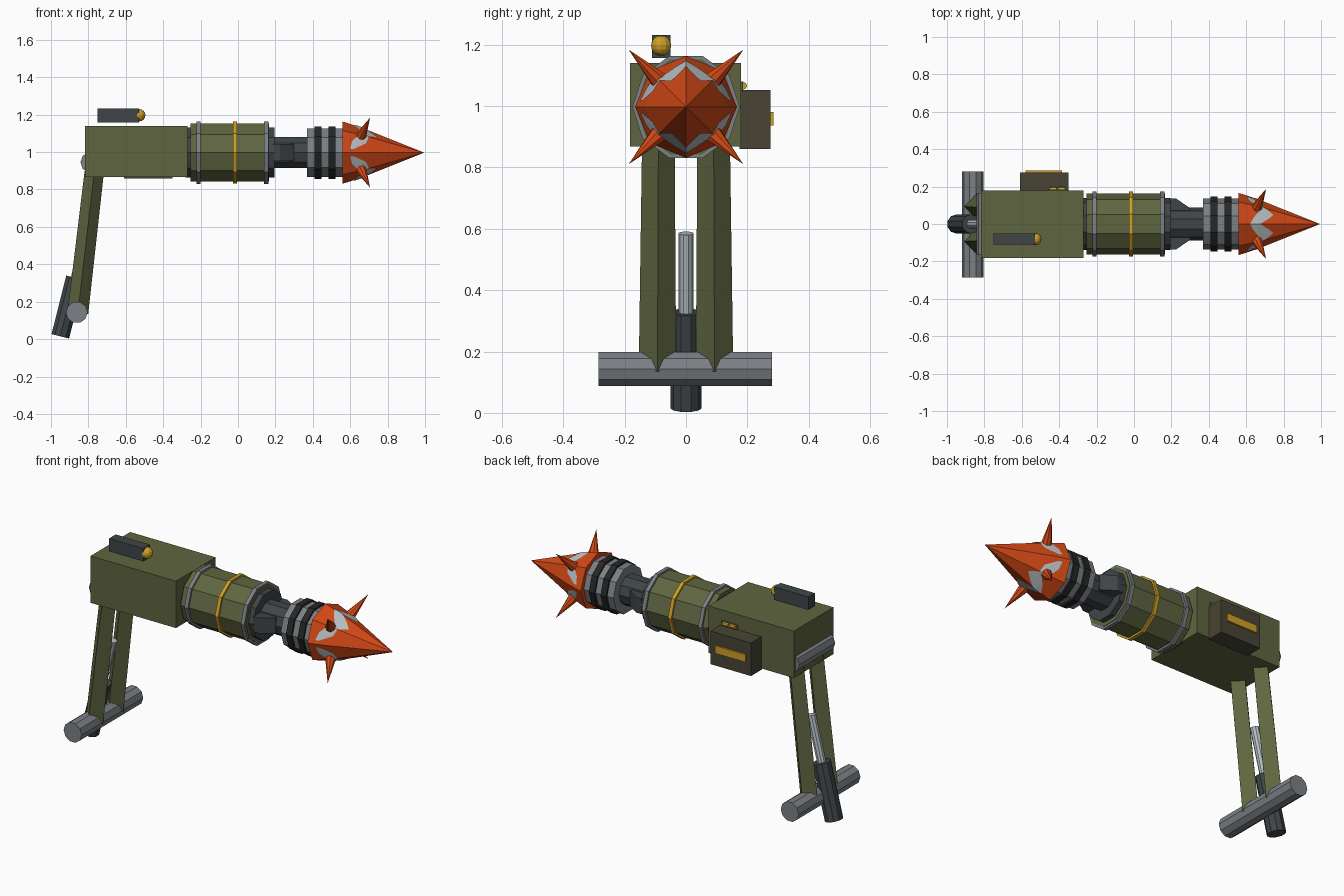
import bpy, bmesh, math
from mathutils import Vector

if "Cube" in bpy.data.objects:
    bpy.data.objects.remove(bpy.data.objects["Cube"])


def material(name, rgb):
    m = bpy.data.materials.new(name)
    m.diffuse_color = (*rgb, 1)
    m.use_nodes = True
    m.node_tree.nodes["Principled BSDF"].inputs["Base Color"].default_value = m.diffuse_color
    return m


OLIVE = material("olive", (0.115, 0.13, 0.052))
BROWN = material("dark_olive_brown", (0.065, 0.058, 0.035))
STEEL = material("dark_steel", (0.05, 0.06, 0.065))
BLACK = material("black", (0.018, 0.019, 0.019))
GREY = material("grey_metal", (0.2, 0.215, 0.235))
PALE = material("pale_metal", (0.48, 0.53, 0.56))
YELLOW = material("yellow", (0.62, 0.35, 0.02))
RED = material("orange_red", (0.65, 0.065, 0.008))
AXIS = 0.997  # height of the barrel axis


def finish(name, bm, mat):
    bmesh.ops.recalc_face_normals(bm, faces=bm.faces)
    me = bpy.data.meshes.new(name)
    bm.to_mesh(me)
    bm.free()
    me.materials.append(mat)
    ob = bpy.data.objects.new(name, me)
    bpy.context.collection.objects.link(ob)
    return ob


def box(name, lo, hi, mat):
    bm = bmesh.new()
    bmesh.ops.create_cube(bm, size=1)
    for v in bm.verts:
        v.co = [(a + b) / 2 + c * (b - a) for a, b, c in zip(lo, hi, v.co)]
    return finish(name, bm, mat)


def turned(name, start, end, profile, mat, sides=10, ref=(0, 1, 0)):
    """Faceted solid from start to end; profile = (fraction, radius)."""
    start, end = Vector(start), Vector(end)
    d = (end - start).normalized()
    u = Vector(ref)
    u = (u - d * u.dot(d)).normalized()
    w = d.cross(u)
    bm = bmesh.new()
    rings = []
    for t, r in profile:
        c = start.lerp(end, t)
        if r == 0:
            rings.append([bm.verts.new(c)] * sides)
            continue
        angles = [math.tau * i / sides for i in range(sides)]
        rings.append([bm.verts.new(c + (u * math.cos(a) + w * math.sin(a)) * r) for a in angles])
    for a, b in zip(rings, rings[1:]):
        for i in range(sides):
            j = (i + 1) % sides
            bm.faces.new(list(dict.fromkeys((a[i], a[j], b[j], b[i]))))
    for ring in (rings[0], rings[-1]):
        if len(set(ring)) > 2:
            bm.faces.new(ring)
    return finish(name, bm, mat)


def barrel(name, x0, x1, r, mat):
    return turned(name, (x0, 0, AXIS), (x1, 0, AXIS), [(0, r), (1, r)], mat)


# Receiver and its side box
box("receiver", (-0.818, -0.183, 0.868), (-0.27, 0.18, 1.14), OLIVE)
box("side_box", (-0.61, 0.175, 0.86), (-0.35, 0.275, 1.052), BROWN)
box("side_plate", (-0.58, 0.27, 0.936), (-0.385, 0.285, 0.98), YELLOW)
box("side_catch", (-0.46, 0.175, 1.05), (-0.355, 0.186, 1.08), OLIVE)
for i, x in enumerate((-0.45, -0.405)):
    turned(f"catch_pin_{i}", (x, 0.187, 1.066), (x + 0.035, 0.187, 1.066),
           [(0, 0.012), (1, 0.012)], YELLOW, 8)

# Sight with its bulb
box("sight", (-0.75, -0.11, 1.157), (-0.53, -0.05, 1.232), STEEL)
bm = bmesh.new()
bmesh.ops.create_uvsphere(bm, u_segments=12, v_segments=8, radius=0.033)
bmesh.ops.translate(bm, verts=bm.verts, vec=(-0.528, -0.081, 1.197))
finish("sight_bulb", bm, YELLOW)

# Barrel, bands and neck
barrel("rear_collar", -0.28, -0.24, 0.14, STEEL)
barrel("barrel", -0.255, 0.165, 0.163, OLIVE)
barrel("rear_band", -0.222, -0.2, 0.175, GREY)
barrel("middle_band", -0.027, -0.006, 0.174, YELLOW)
barrel("front_band", 0.14, 0.162, 0.175, GREY)
barrel("front_collar", 0.16, 0.195, 0.14, STEEL)
barrel("neck", 0.19, 0.38, 0.087, STEEL)

# Wedge fins on both sides of the neck
for side in (-1, 1):
    bm = bmesh.new()
    outline = [(0.19, 0.07), (0.19, 0.136), (0.225, 0.136), (0.3, 0.085), (0.3, 0.07)]
    lower = [bm.verts.new((x, side * y, AXIS - 0.045)) for x, y in outline]
    upper = [bm.verts.new((x, side * y, AXIS + 0.045)) for x, y in outline]
    bm.faces.new(lower)
    bm.faces.new(upper)
    for i in range(5):
        j = (i + 1) % 5
        bm.faces.new((lower[i], lower[j], upper[j], upper[i]))
    finish("neck_fin", bm, STEEL)

# Ribbed collar behind the warhead
barrel("head_collar", 0.37, 0.565, 0.137, GREY)
for x in (0.41, 0.485):
    barrel("head_ring", x, x + 0.036, 0.148, BLACK)

# Pointed eight-sided head with four spikes
X0, XM, X1 = 0.56, 0.66, 0.995
R0, RM = 0.166, 0.134
turned("head", (X0, 0, AXIS), (X1, 0, AXIS),
       [(0, R0), ((XM - X0) / (X1 - X0), RM), (1, 0)], RED, 8)
for sy in (-1, 1):
    for sz in (-1, 1):
        turned("spike", (0.653, sy * 0.08, AXIS + sz * 0.08),
               (0.706, sy * 0.187, AXIS + sz * 0.187), [(0, 0.032), (1, 0)], RED, 8)


def on_head(x, deg):
    """Point just above the faceted head surface."""
    r = R0 + (RM - R0) * (x - X0) / (XM - X0) if x < XM else RM * (X1 - x) / (X1 - XM)
    facet = math.radians((deg % 45) - 22.5)
    r = r * math.cos(math.pi / 8) / math.cos(facet) + 0.004
    a = math.radians(deg)
    return Vector((x, r * math.cos(a), AXIS + r * math.sin(a)))


# Worn zigzag metal patches, above and below
patch = [(8, 0.6, 0.62), (25, 0.61, 0.685), (45, 0.65, 0.7), (60, 0.665, 0.745),
         (75, 0.64, 0.72), (90, 0.62, 0.675)]
patch += [(180 - a, lo, hi) for a, lo, hi in patch[-2::-1]]
for sign in (-1, 1):
    bm = bmesh.new()
    rows = []
    for a, lo, hi in patch:
        mid = min(max(XM, lo + 0.005), hi - 0.005)
        rows.append([bm.verts.new(on_head(x, sign * a)) for x in (lo, mid, hi)])
    for p, q in zip(rows, rows[1:]):
        for k in (0, 1):
            bm.faces.new((p[k], q[k], q[k + 1], p[k + 1]))
    ob = finish("worn_patch", bm, PALE)
    # face the patch outwards
    f = ob.data.polygons[0]
    if f.normal.dot(f.center - Vector((f.center.x, 0, AXIS))) < 0:
        ob.data.flip_normals()

# Hinge bar at the back of the receiver
turned("hinge_bar", (-0.785, -0.165, 0.945), (-0.785, 0.165, 0.945),
       [(0, 0.057), (1, 0.057)], GREY, 10, (1, 0, 0))

# Diamond-section legs
for side in (-1, 1):
    bm = bmesh.new()
    rings = []
    for z, x, hx, y, hy in ((0.135, -0.857, 0.056, 0.093, 0.061),
                            (0.9, -0.768, 0.052, 0.09, 0.053)):
        rings.append([bm.verts.new((x + dx * hx, side * y + dy * hy, z))
                      for dx, dy in ((1, 0), (0, 1), (-1, 0), (0, -1))])
    for i in range(4):
        j = (i + 1) % 4
        bm.faces.new((rings[0][i], rings[0][j], rings[1][j], rings[1][i]))
    bm.faces.new(rings[0])
    bm.faces.new(rings[1])
    finish("leg", bm, OLIVE)

# Foot bar and telescopic strut
turned("foot_bar", (-0.862, -0.285, 0.143), (-0.862, 0.28, 0.143),
       [(0, 0.058), (1, 0.058)], GREY, 10, (1, 0, 0))
turned("strut_sleeve", (-0.95, 0, 0.015), (-0.871, 0, 0.328),
       [(0, 0.051), (1, 0.051)], STEEL)
turned("strut_rod", (-0.875, 0, 0.31), (-0.805, 0, 0.585),
       [(0, 0.025), (1, 0.025)], PALE)
